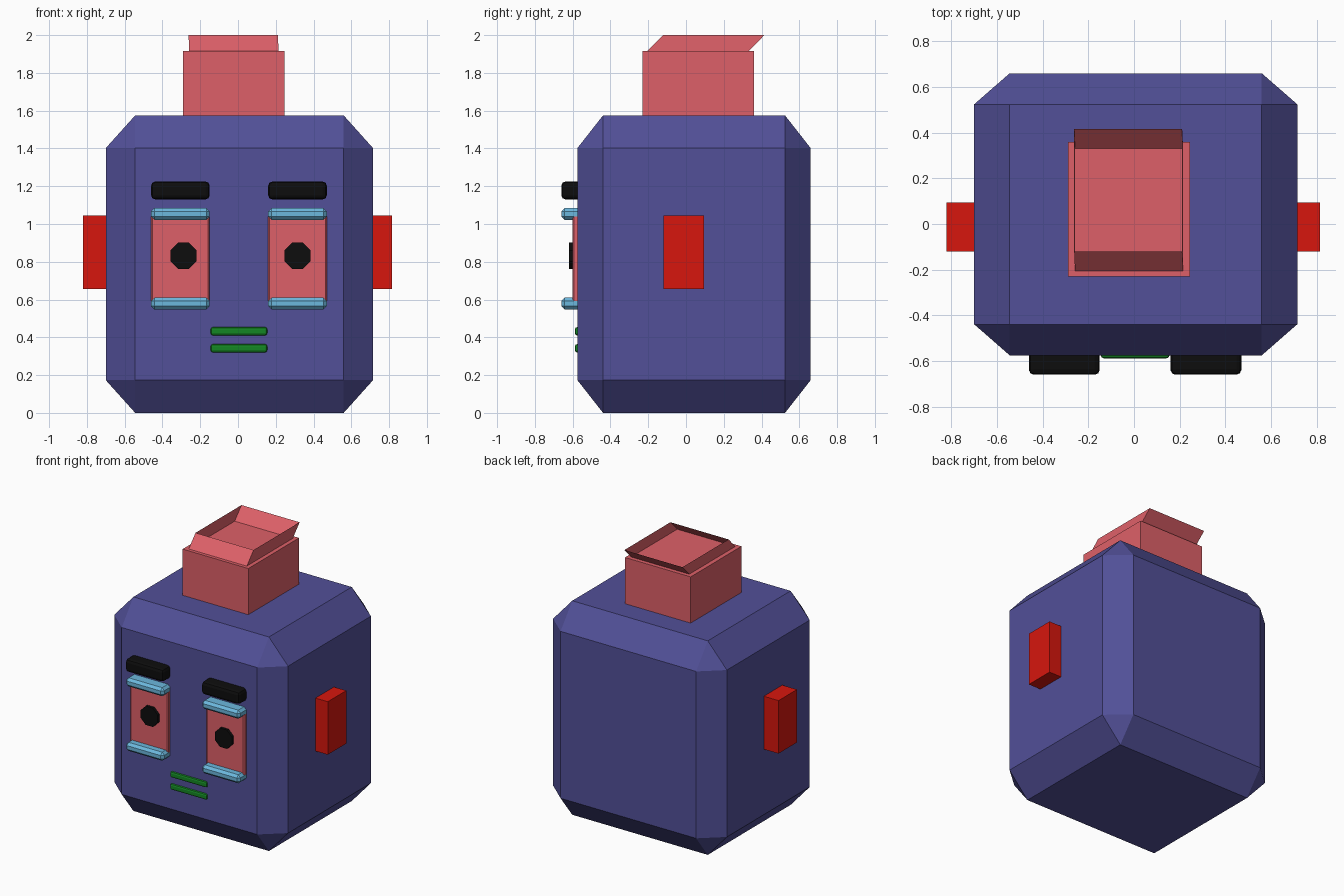
import bpy, bmesh, math
from mathutils import Matrix, Vector

if "Cube" in bpy.data.objects:
    bpy.data.objects.remove(bpy.data.objects["Cube"])


def material(name, rgb):
    m = bpy.data.materials.new(name)
    m.diffuse_color = (*rgb, 1)
    m.use_nodes = True
    m.node_tree.nodes["Principled BSDF"].inputs["Base Color"].default_value = m.diffuse_color
    return m


INDIGO = material("indigo", (0.084, 0.08, 0.314))
PINK = material("pink", (0.73, 0.118, 0.14))
RED = material("red", (0.68, 0.008, 0.004))
BLUE = material("blue", (0.15, 0.48, 0.73))
GREEN = material("green", (0.007, 0.24, 0.017))
BLACK = material("black", (0.004, 0.004, 0.004))


def finish(bm, name, mat):
    me = bpy.data.meshes.new(name)
    bmesh.ops.recalc_face_normals(bm, faces=bm.faces)
    bm.to_mesh(me)
    bm.free()
    me.materials.append(mat)
    ob = bpy.data.objects.new(name, me)
    bpy.context.collection.objects.link(ob)
    return ob


def box(name, mat, lo, hi, bevel=0, segments=1, relative=False):
    """Box between two corners; a relative bevel stretches with the box."""
    lo, hi = Vector(lo), Vector(hi)
    bm = bmesh.new()
    bmesh.ops.create_cube(bm, size=1)
    if not relative:
        bmesh.ops.scale(bm, vec=hi - lo, verts=bm.verts)
    if bevel:
        bmesh.ops.bevel(bm, geom=bm.edges[:], offset=bevel, segments=segments,
                        profile=0.5, affect='EDGES')
    if relative:
        bmesh.ops.scale(bm, vec=hi - lo, verts=bm.verts)
    bmesh.ops.translate(bm, vec=(lo + hi) / 2, verts=bm.verts)
    return finish(bm, name, mat)


# Chamfered head block
box("head", INDIGO, (-0.70, -0.575, 0), (0.715, 0.66, 1.575), 0.11, relative=True)

# Chimney-like hat with a thin, backward-leaning open rim
box("hat", PINK, (-0.29, -0.23, 1.50), (0.245, 0.36, 1.915))
bm = bmesh.new()
low = [bm.verts.new((x, y, 1.915)) for x, y in
       ((-0.258, -0.205), (0.215, -0.205), (0.215, 0.33), (-0.258, 0.33))]
high = [bm.verts.new(v.co + Vector((-0.004, 0.085, 0.085))) for v in low]
for i in range(4):
    j = (i + 1) % 4
    bm.faces.new((low[i], low[j], high[j], high[i]))
finish(bm, "hat_rim", PINK)

# Ears
box("ear_left", RED, (-0.82, -0.12, 0.655), (-0.62, 0.095, 1.045))
box("ear_right", RED, (0.62, -0.12, 0.655), (0.815, 0.095, 1.045))

# Eye groups
for side, x in (("left", -0.305), ("right", 0.315)):
    a, b = x - 0.155, x + 0.155
    box("eyebrow_" + side, BLACK, (a, -0.66, 1.13), (b, -0.50, 1.225), 0.022, 2)
    box("upper_eyelid_" + side, BLUE, (a, -0.66, 1.022), (b, -0.50, 1.085), 0.018)
    box("lower_eyelid_" + side, BLUE, (a, -0.66, 0.547), (b, -0.50, 0.61), 0.018)
    box("eye_" + side, PINK, (a, -0.60, 0.58), (b, -0.50, 1.055), 0.008)
    # Octagonal pupil
    bm = bmesh.new()
    bmesh.ops.create_cone(bm, cap_ends=True, segments=8, radius1=0.075,
                          radius2=0.075, depth=0.08)
    spin = Matrix.Rotation(math.radians(90), 4, 'X') @ Matrix.Rotation(math.pi / 8, 4, 'Z')
    cx = x + (0.016 if side == "left" else 0)
    bmesh.ops.transform(bm, matrix=Matrix.Translation((cx, -0.58, 0.832)) @ spin,
                        verts=bm.verts)
    finish(bm, "pupil_" + side, BLACK)

# Mouth bars
for i, z in enumerate((0.342, 0.432)):
    box(f"mouth_bar_{i + 1}", GREEN, (-0.145, -0.588, z - 0.022),
        (0.155, -0.53, z + 0.022), 0.012, 2)
